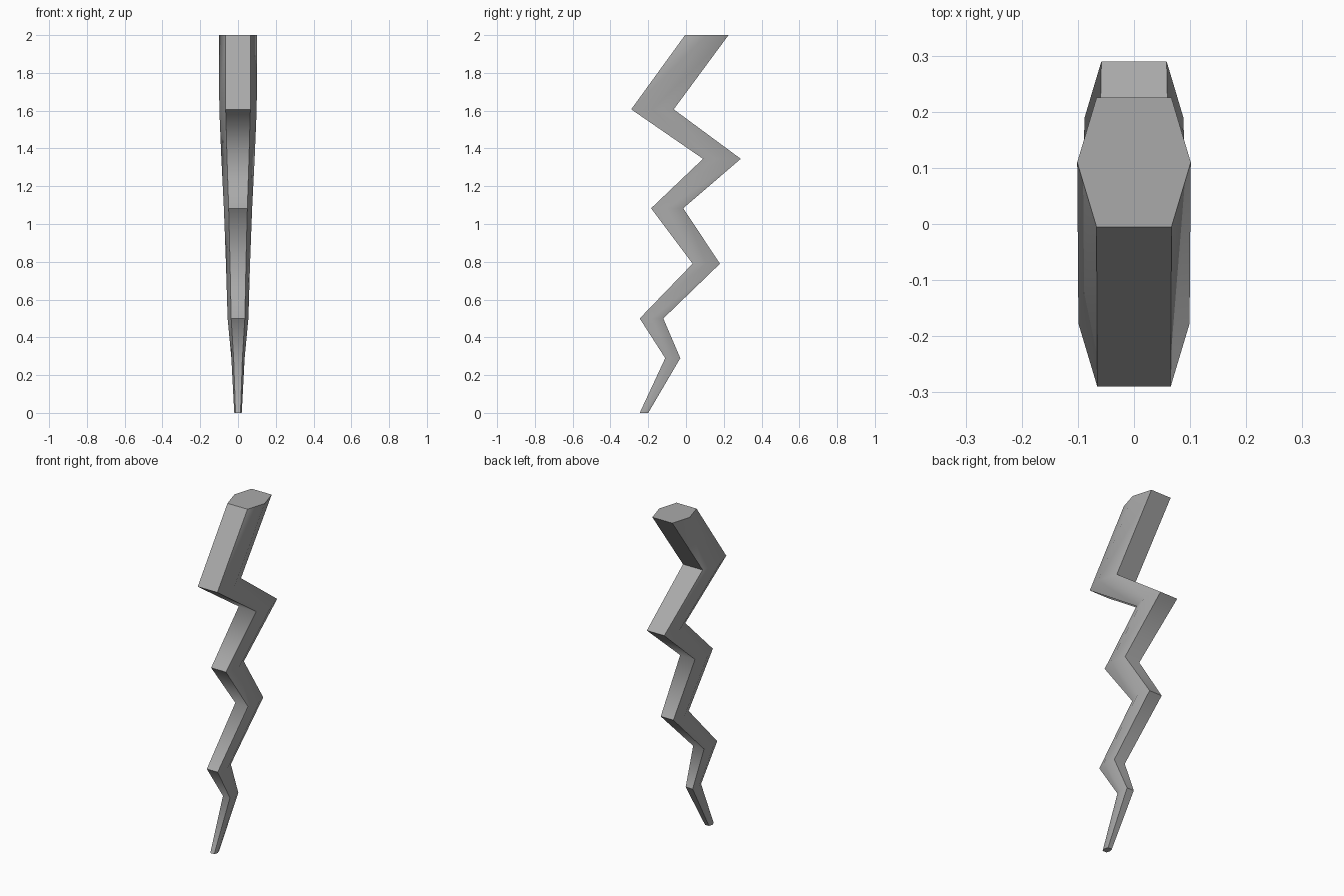
import bpy
import bmesh

cube = bpy.data.objects.get("Cube")
if cube:
    bpy.data.objects.remove(cube, do_unlink=True)

# Material
grey = bpy.data.materials.new("mid_grey")
grey.use_nodes = True
colour = (0.4, 0.4, 0.4, 1.0)
grey.diffuse_color = colour
grey.node_tree.nodes["Principled BSDF"].inputs["Base Color"].default_value = colour

# Zigzag side profile: height, front edge, back edge
PROFILE = [
    (2.0, -0.005, 0.225),
    (1.607, -0.29, -0.065),
    (1.345, 0.09, 0.29),
    (1.083, -0.185, -0.015),
    (0.79, 0.035, 0.18),
    (0.5, -0.245, -0.12),
    (0.29, -0.11, -0.03),
    (0.0, -0.245, -0.2),
]
WIDTH = 0.88  # side-to-side size relative to depth
FLAT = 0.66   # width of the front and back flats

# Horizontal hexagon outline, counter-clockwise seen from above
HEXAGON = [(-FLAT, -1), (FLAT, -1), (1, 0), (FLAT, 1), (-FLAT, 1), (-1, 0)]

bm = bmesh.new()
rings = []
for z, front, back in PROFILE:
    mid, half = (front + back) / 2, (back - front) / 2
    rings.append([bm.verts.new((x * half * WIDTH, mid + y * half, z)) for x, y in HEXAGON])

# End caps and tapering walls
bm.faces.new(rings[0])
bm.faces.new(reversed(rings[-1]))
for upper, lower in zip(rings, rings[1:]):
    for i in range(6):
        j = (i + 1) % 6
        bm.faces.new((lower[i], lower[j], upper[j], upper[i])).smooth = True
bmesh.ops.recalc_face_normals(bm, faces=bm.faces)


def sharpen(a, b):
    bm.edges.get((a, b)).smooth = False


# Crisp lengthwise corners beside the front and back flats
for upper, lower in zip(rings, rings[1:]):
    for i in (0, 1, 3, 4):
        sharpen(upper[i], lower[i])

# Crisp caps and outward bends; inward bends stay soft
for ring in (rings[0], rings[-1]):
    for i in range(6):
        sharpen(ring[i], ring[(i + 1) % 6])
for n, ring in enumerate(rings[1:-1], 1):
    i = 0 if n % 2 else 3
    sharpen(ring[i], ring[i + 1])
sharpen(rings[1][3], rings[1][4])

mesh = bpy.data.meshes.new("zigzag_bolt")
bm.to_mesh(mesh)
bm.free()
mesh.materials.append(grey)
bolt = bpy.data.objects.new("zigzag_bolt", mesh)
bpy.context.collection.objects.link(bolt)
